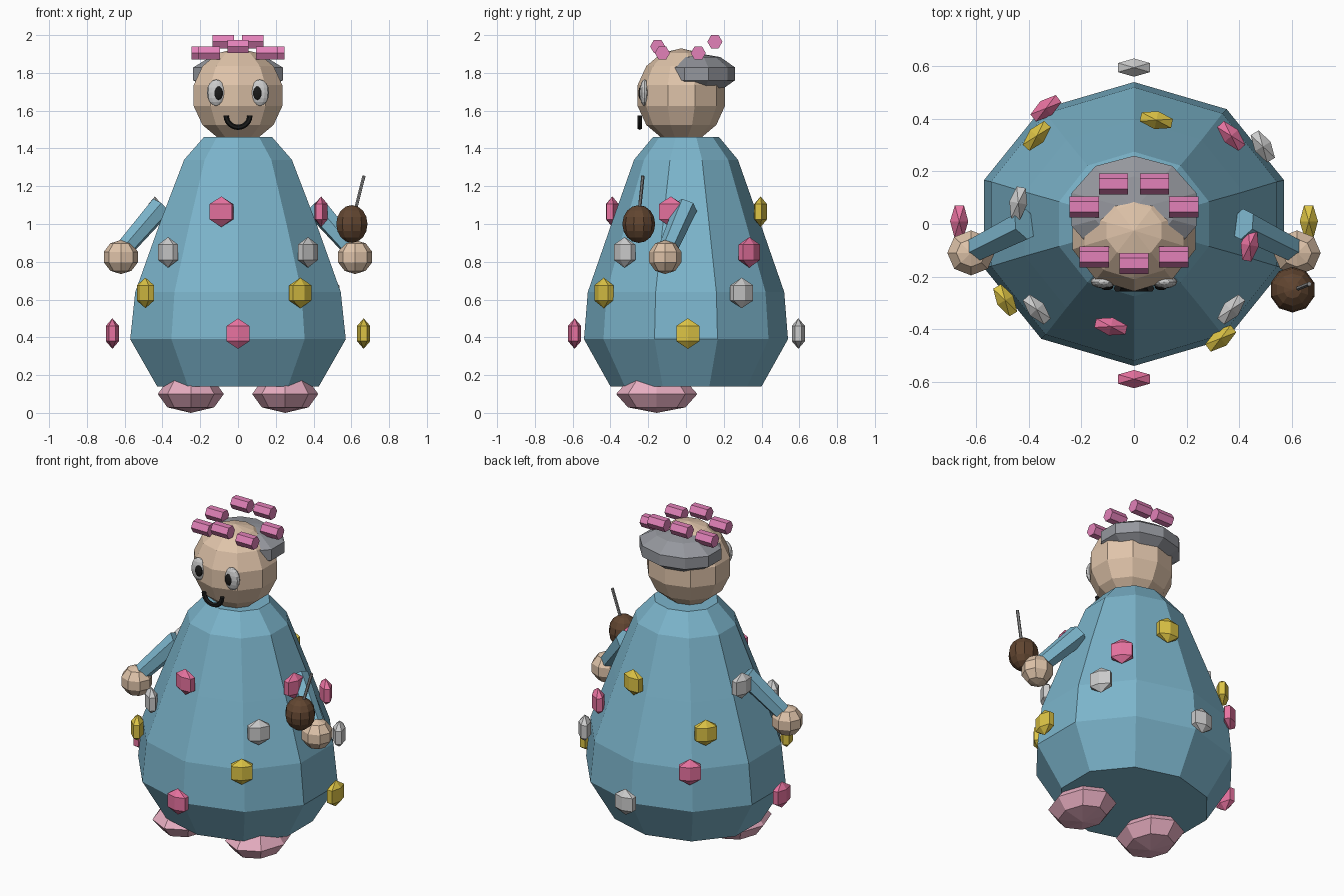
import bpy, bmesh, math
from mathutils import Vector, Matrix

if "Cube" in bpy.data.objects:
    bpy.data.objects.remove(bpy.data.objects["Cube"])

COL = {
    "blue": (0.20, 0.46, 0.60), "skin": (0.74, 0.55, 0.40), "hair": (0.30, 0.31, 0.34),
    "pink": (0.80, 0.17, 0.35), "curler": (0.76, 0.22, 0.48), "slipper": (0.80, 0.42, 0.53),
    "yellow": (0.72, 0.55, 0.06), "white": (0.80, 0.80, 0.78), "black": (0.01, 0.01, 0.01),
    "brown": (0.12, 0.06, 0.03), "grey": (0.30, 0.30, 0.30),
}
MATS = {}
for key, rgb in COL.items():
    MATS[key] = bpy.data.materials.new(key)
    MATS[key].diffuse_color = (*rgb, 1)


def finish(bm, name, col):
    bmesh.ops.recalc_face_normals(bm, faces=bm.faces)
    me = bpy.data.meshes.new(name)
    bm.to_mesh(me)
    bm.free()
    me.materials.append(MATS[col])
    ob = bpy.data.objects.new(name, me)
    bpy.context.collection.objects.link(ob)
    return ob


def ball(name, col, loc, size, segs, rings, turn=0):
    bm = bmesh.new()
    bmesh.ops.create_uvsphere(bm, u_segments=segs, v_segments=rings, radius=1)
    bm.transform(Matrix.Translation(loc) @ Matrix.Rotation(turn, 4, 'Z') @ Matrix.Diagonal((*size, 1)))
    return finish(bm, name, col)


def rod(name, col, a, b, r1, r2, segs, roll=0):
    a, b = Vector(a), Vector(b)
    d = b - a
    bm = bmesh.new()
    bmesh.ops.create_cone(bm, cap_ends=True, segments=segs, radius1=r1, radius2=r2, depth=d.length)
    q = d.to_track_quat('Z', 'Y').to_matrix().to_4x4()
    bm.transform(Matrix.Translation((a + b) / 2) @ q @ Matrix.Rotation(roll, 4, 'Z'))
    return finish(bm, name, col)


# dress: ten-sided elliptical lathe (z, x radius, y radius)
bm = bmesh.new()
rows = []
for z, rx, ry in [(0.14, 0.45, 0.40), (0.39, 0.60, 0.54), (0.64, 0.572, 0.52),
                  (1.0, 0.437, 0.395), (1.34, 0.30, 0.275), (1.46, 0.19, 0.175)]:
    rows.append([bm.verts.new((rx * math.sin(i * math.pi / 5), ry * math.cos(i * math.pi / 5), z))
                 for i in range(10)])
for lo, hi in zip(rows, rows[1:]):
    for i in range(10):
        j = (i + 1) % 10
        bm.faces.new((lo[i], lo[j], hi[j], hi[i]))
bm.faces.new(rows[0])
bm.faces.new(rows[-1])
finish(bm, "dress", "blue")

# head and hair cap
ball("head", "skin", (0, -0.025, 1.68), (0.253, 0.237, 0.25), 10, 7)
ball("hair", "hair", (0, 0.055, 1.795), (0.262, 0.215, 0.11), 10, 5)

# mirrored parts: eyes, arms, hands, slippers
for s, side in ((-1, "left"), (1, "right")):
    ball("eye_" + side, "white", (s * 0.115, -0.22, 1.695), (0.05, 0.025, 0.07), 12, 8)
    ball("pupil_" + side, "black", (s * 0.103, -0.238, 1.693), (0.025, 0.014, 0.036), 10, 8)
    rod("arm_" + side, "blue", (s * 0.41, 0.0, 1.09), (s * 0.61, -0.10, 0.86), 0.062, 0.05, 6)
    ball("hand_" + side, "skin", (s * 0.62, -0.11, 0.825), (0.095, 0.09, 0.09), 8, 5)
    ball("slipper_" + side, "slipper", (s * 0.25, -0.155, 0.10), (0.175, 0.215, 0.10), 8, 4)

# smile: half ring tube
bm = bmesh.new()
rings = []
N, M = 12, 6
for i in range(N + 1):
    t = math.pi + math.pi * i / N
    ring = []
    for k in range(M):
        p = 2 * math.pi * k / M
        r = 0.063 + 0.014 * math.cos(p)
        ring.append(bm.verts.new((r * math.cos(t), -0.245 + 0.014 * math.sin(p), 1.575 + r * math.sin(t))))
    rings.append(ring)
for a, b in zip(rings, rings[1:]):
    for k in range(M):
        bm.faces.new((a[k], a[(k + 1) % M], b[(k + 1) % M], b[k]))
bm.faces.new(rings[0])
bm.faces.new(rings[-1])
finish(bm, "smile", "black")

# hair curlers: hexagonal rods lying along x
for i, (x, y, z) in enumerate([(-0.19, 0.065, 1.905), (0.19, 0.065, 1.905), (-0.078, 0.153, 1.965),
                               (0.078, 0.153, 1.965), (-0.152, -0.125, 1.905), (0.152, -0.125, 1.905),
                               (0, -0.15, 1.94)]):
    bm = bmesh.new()
    bmesh.ops.create_cone(bm, cap_ends=True, segments=6, radius1=0.04, radius2=0.04, depth=0.112)
    bm.transform(Matrix.Translation((x, y, z)) @ Matrix.Rotation(math.pi / 2, 4, 'Y'))
    finish(bm, f"curler_{i}", "curler")

# brown ball on a stick, held by one hand
ball("treat", "brown", (0.603, -0.25, 1.0), (0.087, 0.087, 0.10), 10, 8)
rod("treat_stick", "grey", (0.62, -0.247, 1.07), (0.667, -0.228, 1.255), 0.009, 0.009, 6)

# gems around the dress: each row is z then (x, y, colour)
GEMS = {
    0.42: [(0, -0.59, "pink"), (-0.665, 0.01, "pink"), (0.665, 0.01, "yellow"), (0, 0.595, "white")],
    0.635: [(-0.49, -0.29, "yellow"), (0.33, -0.435, "yellow"), (0.49, 0.295, "white"), (-0.335, 0.44, "pink")],
    0.85: [(-0.37, -0.325, "white"), (0.37, -0.325, "white"), (0.37, 0.335, "pink"), (-0.37, 0.335, "yellow")],
    1.065: [(-0.088, -0.39, "pink"), (0.44, -0.08, "pink"), (0.085, 0.395, "yellow"), (-0.44, 0.08, "white")],
}
n = 0
for z, row in GEMS.items():
    for x, y, col in row:
        ball(f"gem_{n}", col, (x, y, z), (0.081, 0.04, 0.081), 6, 3, math.atan2(y, x) + math.pi / 2)
        n += 1

for m in bpy.data.materials:
    if m.users and not m.is_grease_pencil:
        m.use_nodes = True
        m.node_tree.nodes["Principled BSDF"].inputs["Base Color"].default_value = m.diffuse_color
